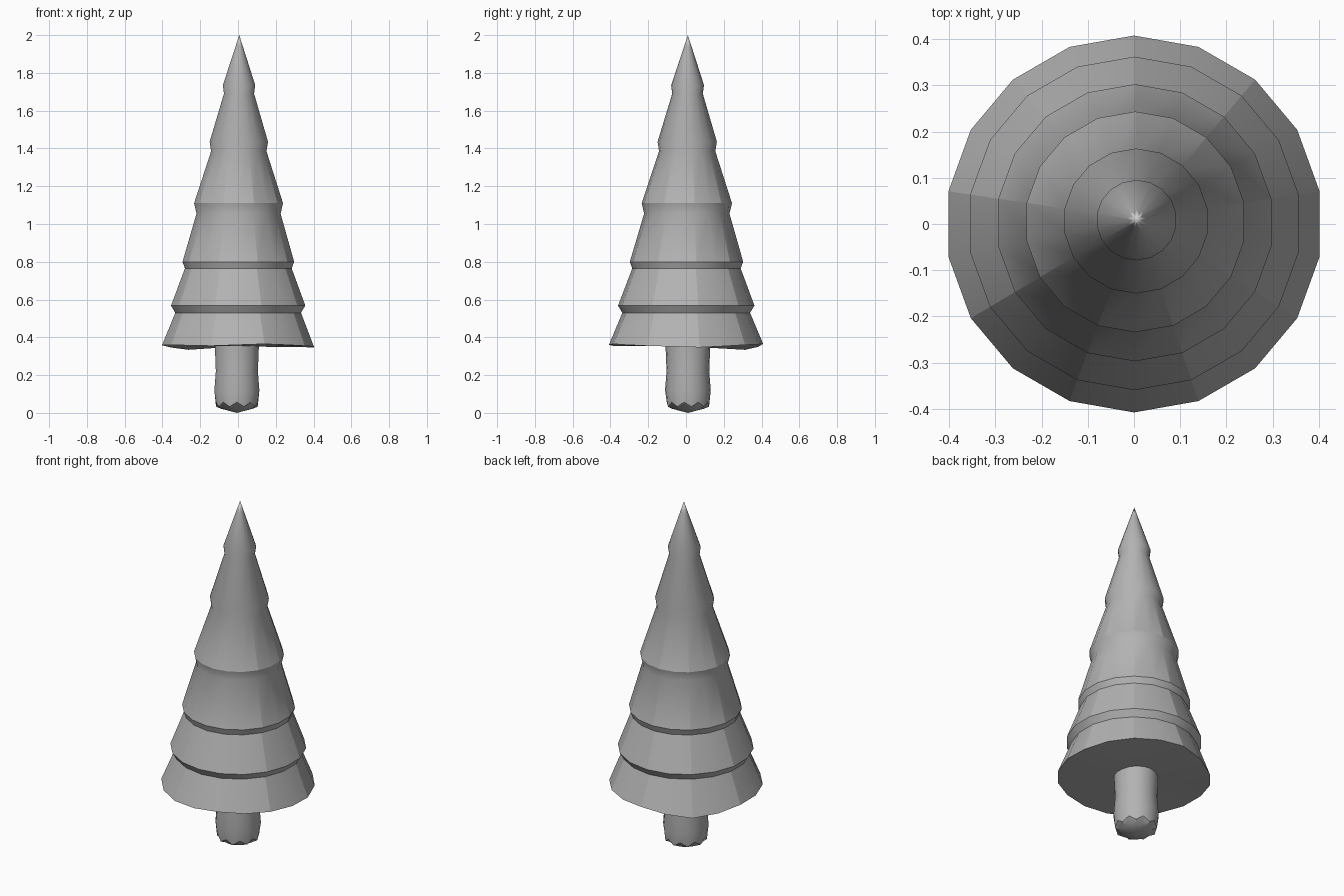
import bpy, bmesh, math

if "Cube" in bpy.data.objects:
    bpy.data.objects.remove(bpy.data.objects["Cube"])

SIDES = 18
# Uneven height of the lowest hem at every second corner, starting at +y
HEM = [0.366, 0.334, 0.358, 0.360, 0.355, 0.365, 0.355, 0.347, 0.360]


def hem_height(i):
    return (HEM[(i // 2) % 9] + HEM[((i + 1) // 2) % 9]) / 2


def grey(name, value):
    mat = bpy.data.materials.new(name)
    mat.diffuse_color = (value, value, value, 1)
    mat.use_nodes = True
    mat.node_tree.nodes["Principled BSDF"].inputs["Base Color"].default_value = mat.diffuse_color
    return mat


def lathe(name, rings, centre, height, materials):
    """Rings of (radius, z); a zero radius makes a pole. Closed at both ends."""
    bm = bmesh.new()
    loops = []
    for k, (r, z) in enumerate(rings):
        cx, cy = centre(z)
        if r == 0:
            loops.append([bm.verts.new((cx, cy, z))] * SIDES)
            continue
        loop = []
        for i in range(SIDES):
            a = math.pi / 2 + 2 * math.pi * i / SIDES
            h = height(k, i, z)
            s = (2.0 - h) / (2.0 - z) if z > 1.8 else 1
            loop.append(bm.verts.new((cx + s * r * math.cos(a), cy + s * r * math.sin(a), h)))
        loops.append(loop)
    for lo, hi in zip(loops, loops[1:]):
        for i in range(SIDES):
            j = (i + 1) % SIDES
            quad = dict.fromkeys((lo[i], lo[j], hi[j], hi[i]))
            face = bm.faces.new(list(quad))
            if face.calc_center_median().z > 1.93:
                face.material_index = len(materials) - 1
    bmesh.ops.recalc_face_normals(bm, faces=bm.faces[:])
    mesh = bpy.data.meshes.new(name)
    bm.to_mesh(mesh)
    bm.free()
    for mat in materials:
        mesh.materials.append(mat)
    obj = bpy.data.objects.new(name, mesh)
    bpy.context.collection.objects.link(obj)
    bpy.ops.object.select_all(action='DESELECT')
    obj.select_set(True)
    bpy.context.view_layer.objects.active = obj
    bpy.ops.object.shade_smooth_by_angle(angle=math.radians(30))
    return obj


dark = grey("dark_grey", 0.45)
pale = grey("pale_tip", 0.8)

# Foliage: one stepped cone with six tiers and a pale, star-edged tip
foliage_rings = [
    (0, 0.352), (0.408, 0.355),
    (0.338, 0.53), (0.361, 0.568),
    (0.287, 0.765), (0.300, 0.80),
    (0.226, 1.055), (0.239, 1.11),
    (0.149, 1.385), (0.157, 1.435),
    (0.081, 1.69), (0.087, 1.735),
    (0.0164, 1.95), (0, 2.0),
]


def foliage_height(k, i, z):
    if k == 1:
        return hem_height(i)
    if k == 12:
        return z + (0.015 if i % 2 else -0.015)
    return z


foliage = lathe(
    "foliage", foliage_rings,
    lambda z: (0.004 * (z - 0.35), 0.006 * (z - 0.35)),
    foliage_height, [dark, pale])
# Nine broad facets: every second upright edge stays crisp
for edge in foliage.data.edges:
    a, b = (foliage.data.vertices[v].co for v in edge.vertices)
    if abs(a.z - b.z) > 0.1:
        low = min(a, b, key=lambda v: v.z)
        ang = math.degrees(math.atan2(low.y - 0.006 * (low.z - 0.35),
                                      low.x - 0.004 * (low.z - 0.35))) - 90
        if round(ang / 20) % 2 == 0:
            edge.use_edge_sharp = True

# Trunk: slightly waisted log with a scalloped, rounded foot
trunk_rings = [
    (0, 0.0), (0.085, 0.022), (0.112, 0.045), (0.121, 0.12),
    (0.113, 0.22), (0.119, 0.37), (0, 0.37),
]
lathe(
    "trunk", trunk_rings,
    lambda z: (-0.006, 0.01),
    lambda k, i, z: z + (0.012 if i % 2 else -0.012) if k == 2 else z,
    [dark])
